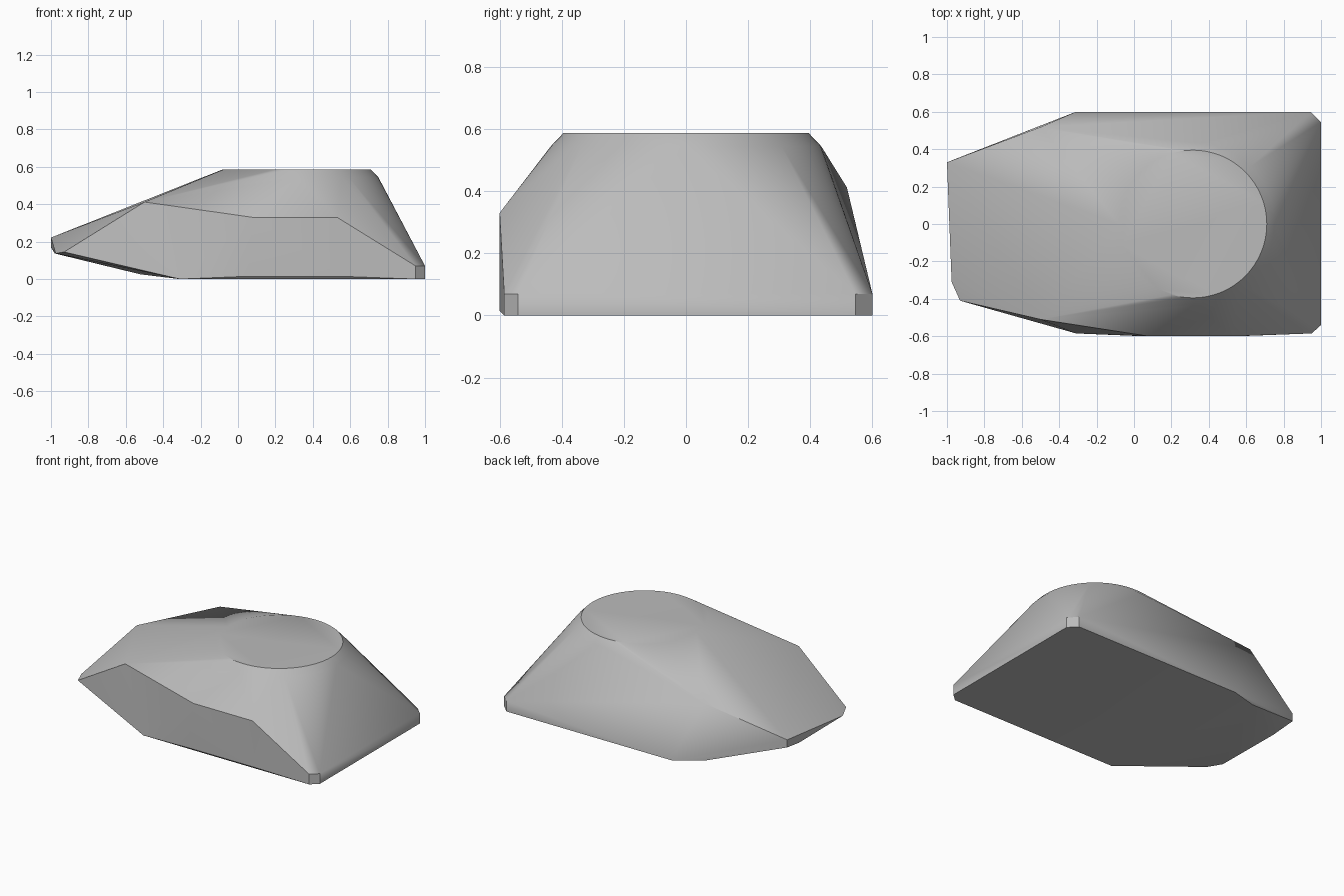
import bpy, bmesh
from math import cos, sin, tau, radians

cube = bpy.data.objects.get("Cube")
if cube:
    bpy.data.objects.remove(cube, do_unlink=True)

grey = bpy.data.materials.new("plain_grey")
grey.use_nodes = True
colour = (0.5, 0.5, 0.5, 1)
grey.diffuse_color = colour
grey.node_tree.nodes["Principled BSDF"].inputs["Base Color"].default_value = colour


def ring(radius, z, count=64):
    """Circle of points around the axis of the round top."""
    return [(0.315 + radius * cos(tau * i / count), radius * sin(tau * i / count), z)
            for i in range(count)]


points = []
# round top with a narrow softened rim
points += ring(0.395, 0.587) + ring(0.435, 0.545)
# upright edges of the base at the blunt end
for x, y in ((0.95, -0.585), (1, -0.54), (1, 0.545), (0.945, 0.6)):
    points += [(x, y, 0), (x, y, 0.07)]
# flat underside towards the nose
points += [(-0.31, -0.585, 0), (-0.31, 0.6, 0), (-0.52, 0.518, 0.025)]
# shoulders of the sloping roof
points += [(-0.5, -0.51, 0.412), (-0.5, 0.518, 0.412)]
# flat panel on the front side
points += [(0.08, -0.6, 0.33), (0.53, -0.6, 0.33), (0.05, -0.6, 0.015), (0.55, -0.6, 0.015)]
# slanted nose
points += [(-1, 0.33, 0.222), (-1, 0.33, 0.17), (-0.98, 0.17, 0.137),
           (-0.975, -0.31, 0.137), (-0.93, -0.41, 0.145)]

# wrap the points in a convex shell
bm = bmesh.new()
for p in points:
    bm.verts.new(p)
hull = bmesh.ops.convex_hull(bm, input=bm.verts[:])
spare = {v for v in hull["geom_interior"] + hull["geom_unused"]
         if isinstance(v, bmesh.types.BMVert)}
bmesh.ops.delete(bm, geom=list(spare), context='VERTS')
bmesh.ops.dissolve_limit(bm, angle_limit=radians(0.5), verts=bm.verts[:], edges=bm.edges[:])
bmesh.ops.recalc_face_normals(bm, faces=bm.faces[:])

mesh = bpy.data.meshes.new("faceted_stone")
bm.to_mesh(mesh)
bm.free()
mesh.materials.append(grey)
stone = bpy.data.objects.new("faceted_stone", mesh)
bpy.context.collection.objects.link(stone)

# smooth shading that keeps the hard edges
bpy.ops.object.select_all(action='DESELECT')
stone.select_set(True)
bpy.context.view_layer.objects.active = stone
bpy.ops.object.shade_smooth_by_angle(angle=radians(30))
